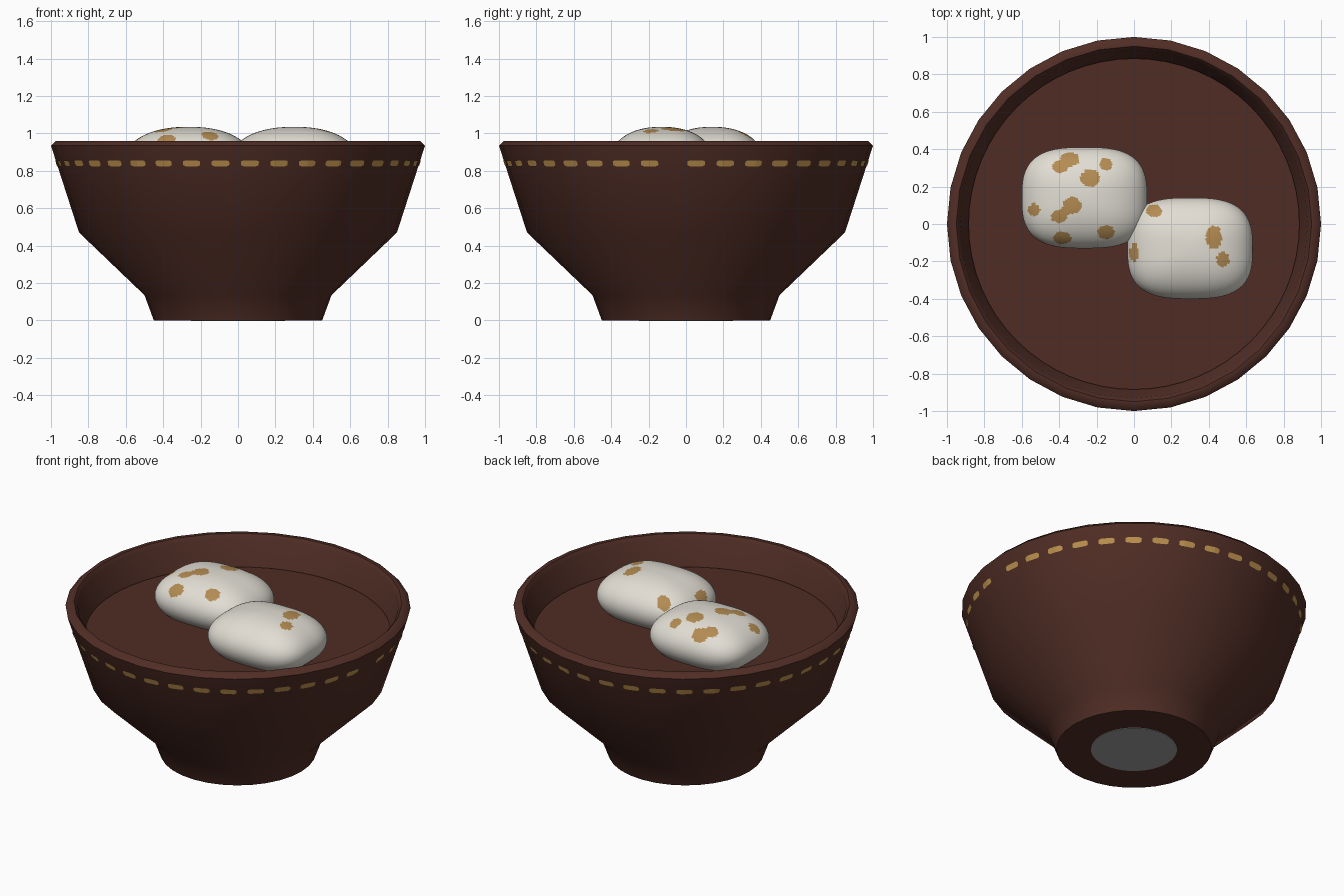
import bpy, bmesh, math

if "Cube" in bpy.data.objects:
    bpy.data.objects.remove(bpy.data.objects["Cube"])

SIDES = 32


def material(name, rgb):
    m = bpy.data.materials.new(name)
    m.diffuse_color = (*rgb, 1)
    m.use_nodes = True
    m.node_tree.nodes["Principled BSDF"].inputs["Base Color"].default_value = m.diffuse_color
    return m


BROWN = material("brown_clay", (0.082, 0.027, 0.019))
BROTH = material("brown_broth", (0.078, 0.025, 0.017))
GOLD = material("gold_dash", (0.50, 0.28, 0.075))
CREAM = material("cream_dough", (0.76, 0.73, 0.66))
TAN = material("tan_spot", (0.45, 0.26, 0.085))
GREY = material("grey_base", (0.35, 0.35, 0.35))


def finish(bm, name, mats, angle=None):
    mesh = bpy.data.meshes.new(name)
    bm.to_mesh(mesh)
    bm.free()
    for m in mats:
        mesh.materials.append(m)
    ob = bpy.data.objects.new(name, mesh)
    bpy.context.collection.objects.link(ob)
    if angle:
        bpy.ops.object.select_all(action='DESELECT')
        ob.select_set(True)
        bpy.context.view_layer.objects.active = ob
        bpy.ops.object.shade_smooth_by_angle(angle=math.radians(angle))
    return ob


def lathe(name, profile, mat, sides, angle):
    """Spin (radius, z) points about z; radius 0 becomes a pole."""
    bm = bmesh.new()
    rings = []
    for r, z in profile:
        if r == 0:
            rings.append([bm.verts.new((0, 0, z))] * sides)
        else:
            rings.append([bm.verts.new((r * math.cos(2 * math.pi * i / sides),
                                        r * math.sin(2 * math.pi * i / sides), z))
                          for i in range(sides)])
    for a, b in zip(rings, rings[1:]):
        for i in range(sides):
            j = (i + 1) % sides
            bm.faces.new(list(dict.fromkeys((a[i], a[j], b[j], b[i]))))
    return finish(bm, name, [mat], angle)


# Bowl: foot, flared wall, bevelled rim, inner wall and floor
lathe("bowl", [(0, 0), (0.45, 0), (0.5, 0.135), (0.85, 0.47), (1.0, 0.935),
               (0.975, 0.96), (0.95, 0.96), (0.93, 0.935), (0.895, 0.76),
               (0.86, 0.70), (0, 0.70)], BROWN, SIDES, 50)

# Broth surface with a thin gap to the wall
lathe("broth", [(0, 0.705), (0.885, 0.705), (0.885, 0.775), (0, 0.775)], BROTH, 64, 40)

# Round plate under the foot
lathe("base_plate", [(0, -0.003), (0.25, -0.003), (0.25, 0.002), (0, 0.002)], GREY, 48, 40)


def wall_radius(angle, z):
    """Outer radius of the faceted upper wall."""
    step = 2 * math.pi / SIDES
    r = 0.85 + (z - 0.47) / 0.465 * 0.15
    return r * math.cos(step / 2) / math.cos(angle % step - step / 2)


# Ring of dashes below the rim, with a small seam gap
bm = bmesh.new()
for k in range(38):
    mid = math.radians(3.2 + 9.33 * k)
    cols = []
    for t in (-1, -0.7, -0.35, 0, 0.35, 0.7, 1):
        a = mid + t * math.radians(2.8)
        h = 0.010 if abs(t) == 1 else 0.016
        col = []
        for z in (0.84 - h, 0.84 + h):
            r = wall_radius(a, z) + 0.004
            col.append(bm.verts.new((r * math.cos(a), r * math.sin(a), z)))
        cols.append(col)
    for p, q in zip(cols, cols[1:]):
        bm.faces.new((p[0], q[0], q[1], p[1]))
finish(bm, "rim_dashes", [GOLD])


def bun(name, cx, cy, spots):
    """Rounded-box dumpling; spots are (x, y, radius x, radius y) on its upper side."""
    def power(v, e):
        return math.copysign(abs(v) ** e, v)
    bm = bmesh.new()
    bmesh.ops.create_uvsphere(bm, u_segments=144, v_segments=80, radius=1)
    for v in bm.verts:
        flat = math.hypot(v.co.x, v.co.y)
        if flat > 1e-6:
            c, s = v.co.x / flat, v.co.y / flat
            rim = flat ** 0.9
            v.co.x, v.co.y = rim * power(c, 0.68), rim * power(s, 0.68)
        v.co = (cx + 0.335 * v.co.x, cy + 0.27 * v.co.y, 0.87 + 0.165 * v.co.z)
    for f in bm.faces:
        p = f.calc_center_median()
        if p.z > 0.86 and any(((p.x - x) / rx) ** 2 + ((p.y - y) / ry) ** 2 < 1
                              for x, y, rx, ry in spots):
            f.material_index = 1
    return finish(bm, name, [CREAM, TAN], 60)


# Two spotted dumplings
bun("left_dumpling", -0.265, 0.14, [
    (-0.345, 0.345, 0.052, 0.038), (-0.395, 0.305, 0.042, 0.034),
    (-0.235, 0.245, 0.052, 0.048), (-0.15, 0.32, 0.034, 0.034),
    (-0.535, 0.075, 0.033, 0.033), (-0.33, 0.10, 0.052, 0.044),
    (-0.40, 0.04, 0.044, 0.034), (-0.365, 0.07, 0.03, 0.025),
    (-0.385, -0.075, 0.048, 0.033), (-0.15, -0.043, 0.046, 0.038)])
bun("right_dumpling", 0.30, -0.13, [
    (0.107, 0.07, 0.043, 0.034), (0.427, -0.07, 0.043, 0.060),
    (0.475, -0.19, 0.034, 0.040), (0.0, -0.155, 0.026, 0.045)])
